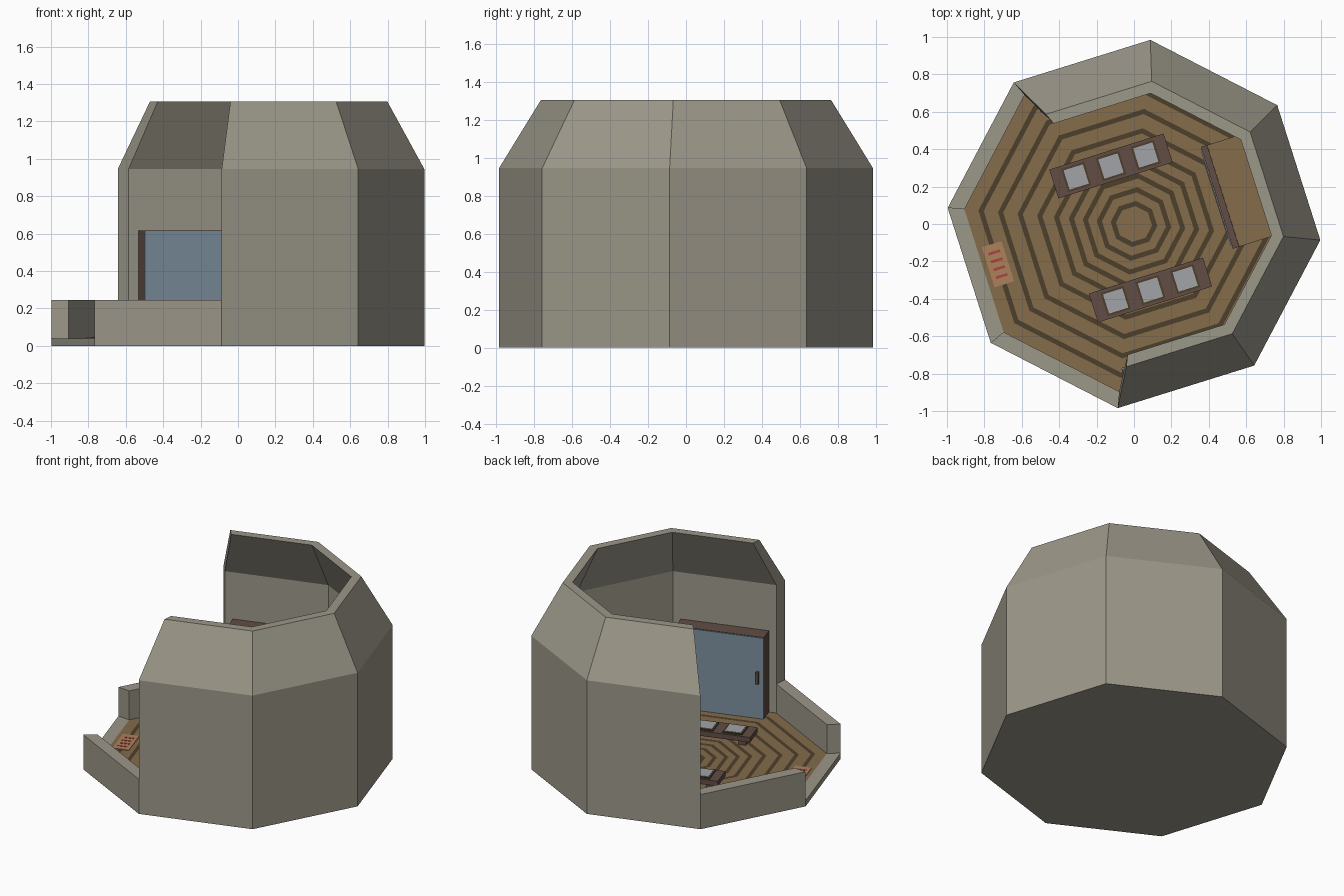
import bpy, bmesh
from math import radians, cos, sin
from mathutils import Matrix, Vector

if "Cube" in bpy.data.objects:
    bpy.data.objects.remove(bpy.data.objects["Cube"])

SQUASH = 0.988          # plan is slightly narrower in y
FLOOR = 0.04
TURN = 17.5             # direction of the room's main axis


def material(name, rgb):
    m = bpy.data.materials.new(name)
    m.diffuse_color = (*rgb, 1)
    m.use_nodes = True
    m.node_tree.nodes["Principled BSDF"].inputs["Base Color"].default_value = m.diffuse_color
    return m


STONE = material("stone", (0.33, 0.31, 0.25))
TAN = material("tan_floor", (0.23, 0.15, 0.07))
DARK = material("dark_stripe", (0.075, 0.05, 0.025))
BROWN = material("brown_wood", (0.12, 0.075, 0.06))
BLUE = material("blue_door", (0.2, 0.27, 0.34))
GREY = material("pad_grey", (0.36, 0.37, 0.39))
MAT = material("mat_orange", (0.42, 0.22, 0.11))
RED = material("mat_red", (0.40, 0.06, 0.05))


def finish(name, bm, *mats):
    bmesh.ops.recalc_face_normals(bm, faces=bm.faces[:])
    me = bpy.data.meshes.new(name)
    bm.to_mesh(me)
    bm.free()
    for m in mats:
        me.materials.append(m)
    ob = bpy.data.objects.new(name, me)
    bpy.context.collection.objects.link(ob)
    return ob


def at(deg, r, z, dx=0.0):
    a = radians(deg)
    return (r * cos(a) + dx, r * sin(a) * SQUASH, z)


def wall(name, start, segments, profile):
    """Sweep a (radius, z, x shift) profile around octagon corners, with end caps."""
    bm = bmesh.new()
    rows = [[bm.verts.new(at(start + 45 * i, *p)) for p in profile]
            for i in range(segments + 1)]
    n = len(profile)
    for a, b in zip(rows, rows[1:]):
        for j in range(n):
            k = (j + 1) % n
            bm.faces.new((a[j], a[k], b[k], b[j]))
    bm.faces.new(rows[0])
    bm.faces.new(rows[-1])
    return finish(name, bm, STONE)


def box(name, size, centre, frame, mat):
    """Box with full size, placed in a local frame."""
    bm = bmesh.new()
    bmesh.ops.create_cube(bm, size=1)
    bm.transform(frame @ Matrix.Translation(centre) @ Matrix.Diagonal((*size, 1)))
    return finish(name, bm, mat)


def frame(x, y, deg):
    return Matrix.Translation((x, y, 0)) @ Matrix.Rotation(radians(deg), 4, 'Z')


# Tall walls with inward-leaning top, low parapets and door sill
wall("tall_wall", -95, 5, [(1, 0), (1, 0.945), (0.775, 1.305, 0.027),
                           (0.71, 1.305, 0.027), (0.91, 0.945), (0.91, 0)])
LOW = [(1, 0), (1, 0.245), (0.91, 0.245), (0.91, 0)]
wall("back_parapet", 130, 1, LOW)
wall("front_parapet", 220, 1, LOW)
wall("exit_sill", 175, 1, [(1, 0), (1, FLOOR), (0.91, FLOOR), (0.91, 0)])

# Floor slab with concentric octagonal stripes
bm = bmesh.new()
radii = []
for r in (0.125, 0.2, 0.275, 0.35, 0.43, 0.52, 0.625, 0.73, 0.835):
    radii += [r - 0.028, r]
radii.append(0.91)
loops = [[bm.verts.new(at(-5 + 45 * i, r, FLOOR)) for i in range(8)] for r in radii]
bm.faces.new(loops[0])
for n, (a, b) in enumerate(zip(loops, loops[1:])):
    for i in range(8):
        f = bm.faces.new((a[i], b[i], b[i - 7], a[i - 7]))
        f.material_index = 1 - n % 2
finish("striped_floor", bm, TAN, DARK)
bm = bmesh.new()
bm.faces.new([bm.verts.new(at(-5 - 45 * i, 0.91, 0)) for i in range(8)])
me_base = finish("floor_underside", bm, STONE)


# Cabinets against the front and back walls, local +x points to the wall
def cabinet(name, deg):
    f = frame(0, 0, deg)
    box(name + "_body", (0.11, 0.592, 0.575), (0.776, 0, 0.3275), f, BROWN)
    box(name + "_door", (0.008, 0.592, 0.572), (0.718, 0, 0.3265), f, BLUE)
    box(name + "_handle", (0.02, 0.018, 0.085), (0.706, -0.255, 0.33), f, BROWN)


cabinet("front_cabinet", TURN - 90)
cabinet("back_cabinet", TURN + 90)


# Low benches with three framed pads
def bench(name, x, y):
    f = frame(x, y, TURN)
    box(name + "_top", (0.64, 0.162, 0.035), (0, 0, 0.0925), f, BROWN)
    for s in (-1, 1):
        box(f"{name}_leg_{s}", (0.05, 0.12, 0.035), (0.26 * s, 0, 0.0575), f, BROWN)
    for i in (-1, 0, 1):
        box(f"{name}_pad_frame_{i}", (0.13, 0.13, 0.008), (0.195 * i, 0, 0.114), f, DARK)
        box(f"{name}_pad_{i}", (0.108, 0.108, 0.008), (0.195 * i, 0, 0.117), f, GREY)


bench("back_bench", -0.123, 0.31)
bench("front_bench", 0.088, -0.353)

# Screen partition facing the exit, with a raised platform behind it
f = frame(0, 0, TURN)
box("partition", (0.035, 0.57, 0.575), (0.482, 0.0, 0.3275), f, BROWN)
box("partition_screen", (0.006, 0.53, 0.53), (0.462, 0.0, 0.33), f, BLUE)
box("platform", (0.34, 0.57, 0.26), (0.67, 0.0, 0.17), f, TAN)

# Door mat by the exit, with plain red stripes
f = frame(-0.727, -0.215, TURN)
box("exit_mat", (0.11, 0.225, 0.004), (0, 0, 0.042), f, MAT)
for i in range(4):
    box(f"mat_stripe_{i}", (0.065, 0.014, 0.002), (0, -0.066 + 0.044 * i, 0.045), f, RED)
